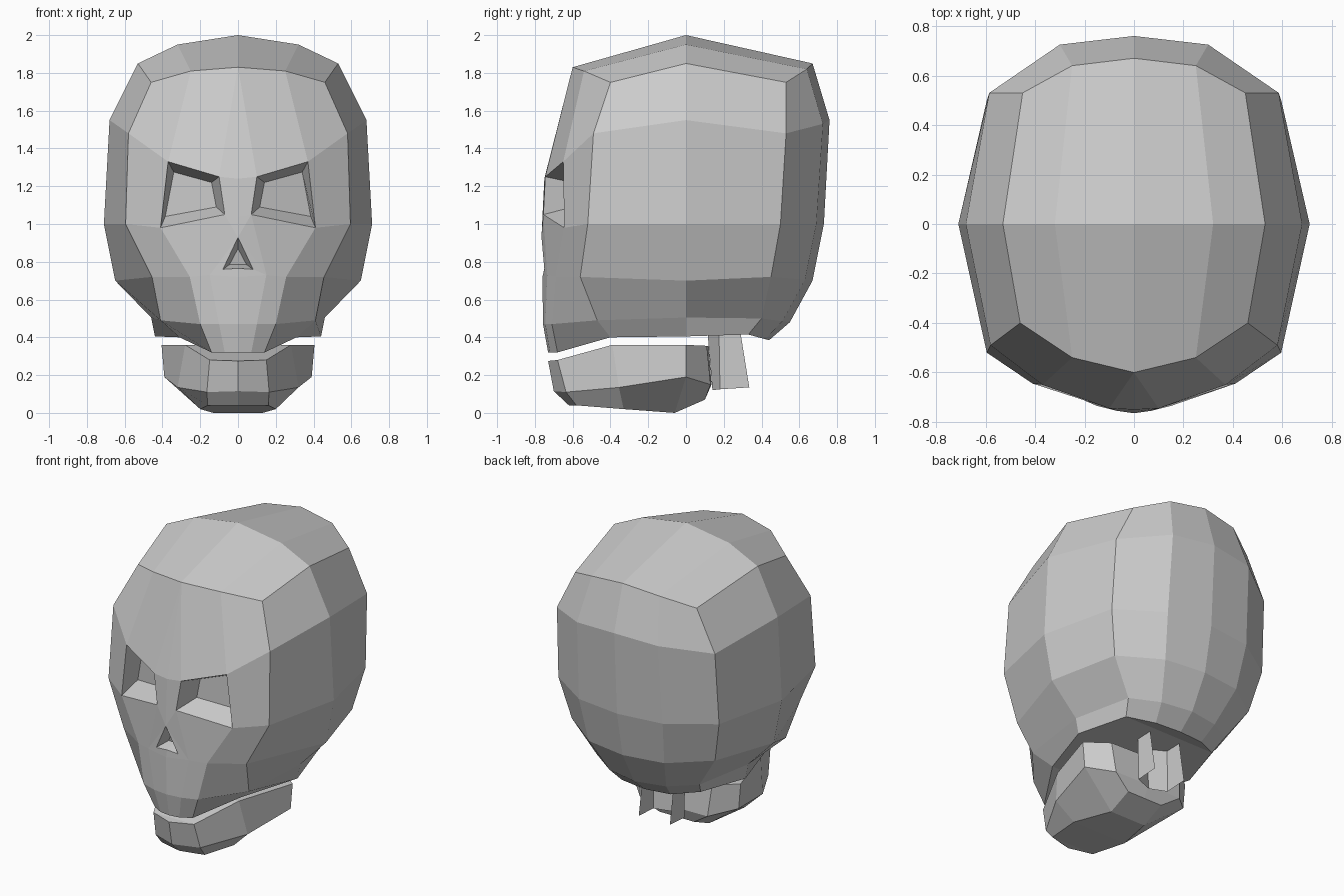
import bpy, bmesh
from mathutils import Vector

if "Cube" in bpy.data.objects:
    bpy.data.objects.remove(bpy.data.objects["Cube"])


def strip(a, b):
    """Quads between two profiles of equal length."""
    return [[a[i], a[i + 1], b[i + 1], b[i]] for i in range(len(a) - 1)]


def cap(ring):
    """Quads from a half outline across to the centre line."""
    return strip(ring, [(0, p[1], p[2]) for p in ring])


def build(name, faces, solid=True):
    """Weld faces together with their mirror image across x = 0."""
    bm = bmesh.new()
    for s in (1, -1):
        for f in faces:
            pts = []
            for p in f:
                v = Vector((s * p[0], p[1], p[2]))
                if all((v - q).length > 1e-5 for q in pts):
                    pts.append(v)
            if len(pts) > 2:
                if s < 0:
                    pts.reverse()
                bm.faces.new([bm.verts.new(p) for p in pts])
    bmesh.ops.remove_doubles(bm, verts=bm.verts, dist=1e-4)
    if solid:
        bmesh.ops.recalc_face_normals(bm, faces=bm.faces)
    mesh = bpy.data.meshes.new(name)
    bm.to_mesh(mesh)
    bm.free()
    ob = bpy.data.objects.new(name, mesh)
    bpy.context.collection.objects.link(ob)
    return ob


# Cranium: vertical profiles from crown to base
front_edge = [(.46, -.40, 1.75), (.58, -.49, 1.48), (.595, -.52, 1.0),
              (.455, -.56, .72), (.41, -.47, .49), (.31, -.40, .40)]
side_mid = [(.53, 0, 1.85), (.68, 0, 1.55), (.71, 0, 1.0),
            (.65, 0, .70), (.46, 0, .505), (.44, 0, .405)]
back_edge = [(.45, .53, 1.75), (.585, .53, 1.48), (.595, .50, 1.0),
             (.53, .45, .72), (.38, .40, .50), (.34, .33, .415)]
back_mid = [(.25, .64, 1.82), (.30, .725, 1.53), (.31, .69, 1.0),
            (.28, .63, .705), (.21, .51, .485), (.18, .42, .39)]
back_centre = [(0, .67, 1.85), (0, .76, 1.55), (0, .73, 1.0),
               (0, .67, .70), (0, .55, .48), (0, .44, .385)]
cols = [front_edge, side_mid, back_edge, back_mid, back_centre]
faces = []
for a, b in zip(cols, cols[1:]):
    faces += strip(a, b)

# Crown
brow_mid, brow_c = (.25, -.54, 1.81), (0, -.60, 1.83)
crown = [[brow_c, brow_mid, front_edge[0]],
         [(0, 0, 2.0), (.32, 0, 1.95), side_mid[0]],
         [back_centre[0], back_mid[0], back_edge[0]]]
faces += strip(crown[0], crown[1]) + strip(crown[1], crown[2])

# Eye socket: rim and recessed back wall
ot, it, ib, ob_ = eye = [(.37, -.65, 1.33), (.10, -.745, 1.25),
                         (.07, -.755, 1.05), (.41, -.645, .98)]
eye_in = [(.34, -.52, 1.275), (.14, -.60, 1.22),
          (.115, -.60, 1.09), (.385, -.51, 1.04)]
faces += strip(eye + eye[:1], eye_in + eye_in[:1]) + [eye_in]

# Upper jaw rows, from centre outward
lip = [(0, -.76, .72), (.15, -.735, .73), (.255, -.69, .72)]
teeth = [(0, -.757, .47), (.10, -.745, .47), (.20, -.71, .47)]
base = [(0, -.73, .32), (.07, -.72, .32), (.14, -.68, .32)]
faces += strip(lip, teeth) + strip(teeth, base)
faces += strip([lip[2], teeth[2], base[2]], front_edge[3:])

# Forehead, cheek and nose bridge
c1, c2 = (0, -.75, 1.24), (0, -.76, 1.04)
nt, ns, nb = (0, -.765, .93), (.08, -.75, .76), (0, -.75, .765)
e = front_edge
faces += [[brow_c, brow_mid, ot, it], [brow_c, it, c1], [brow_mid, e[0], e[1], ot],
          [ot, e[1], e[2], ob_], [ob_, e[2], e[3], lip[2]],
          [it, c1, c2, ib], [ib, c2, nt], [ib, nt, lip[1]],
          [ob_, ib, lip[1], lip[2]], [nt, ns, lip[1]], [ns, nb, lip[0], lip[1]]]

# Nose hole
nti, nsi, nbi = (0, -.69, .87), (.045, -.67, .785), (0, -.67, .785)
faces += strip([nt, ns, nb], [nti, nsi, nbi]) + [[nti, nsi, nbi]]

# Underside
faces += cap(base + [c[-1] for c in cols])
build("cranium", faces)

# Lower jaw: three stacked half outlines
jaw_top = [(0, -.73, .275), (.15, -.68, .28), (.28, -.39, .36),
           (.405, 0, .36), (.27, .11, .355), (0, .12, .355)]
jaw_mid = [(0, -.70, .115), (.165, -.635, .11), (.32, -.355, .135),
           (.39, 0, .19), (.25, .13, .15), (0, .135, .15)]
jaw_low = [(0, -.62, .04), (.16, -.58, .04), (.20, -.33, .02),
           (.13, -.06, 0), (.13, .10, .07), (0, .10, .07)]
build("lower_jaw", strip(jaw_top, jaw_mid) + strip(jaw_mid, jaw_low)
      + cap(jaw_top) + cap(jaw_low))

# Neck stub: open channel facing back
neck_top = [(0, .115, .415), (.115, .175, .415), (.115, .29, .415)]
neck_low = [(0, .14, .12), (.115, .18, .125), (.115, .335, .135)]
build("neck_stub", strip(neck_top, neck_low), solid=False)
